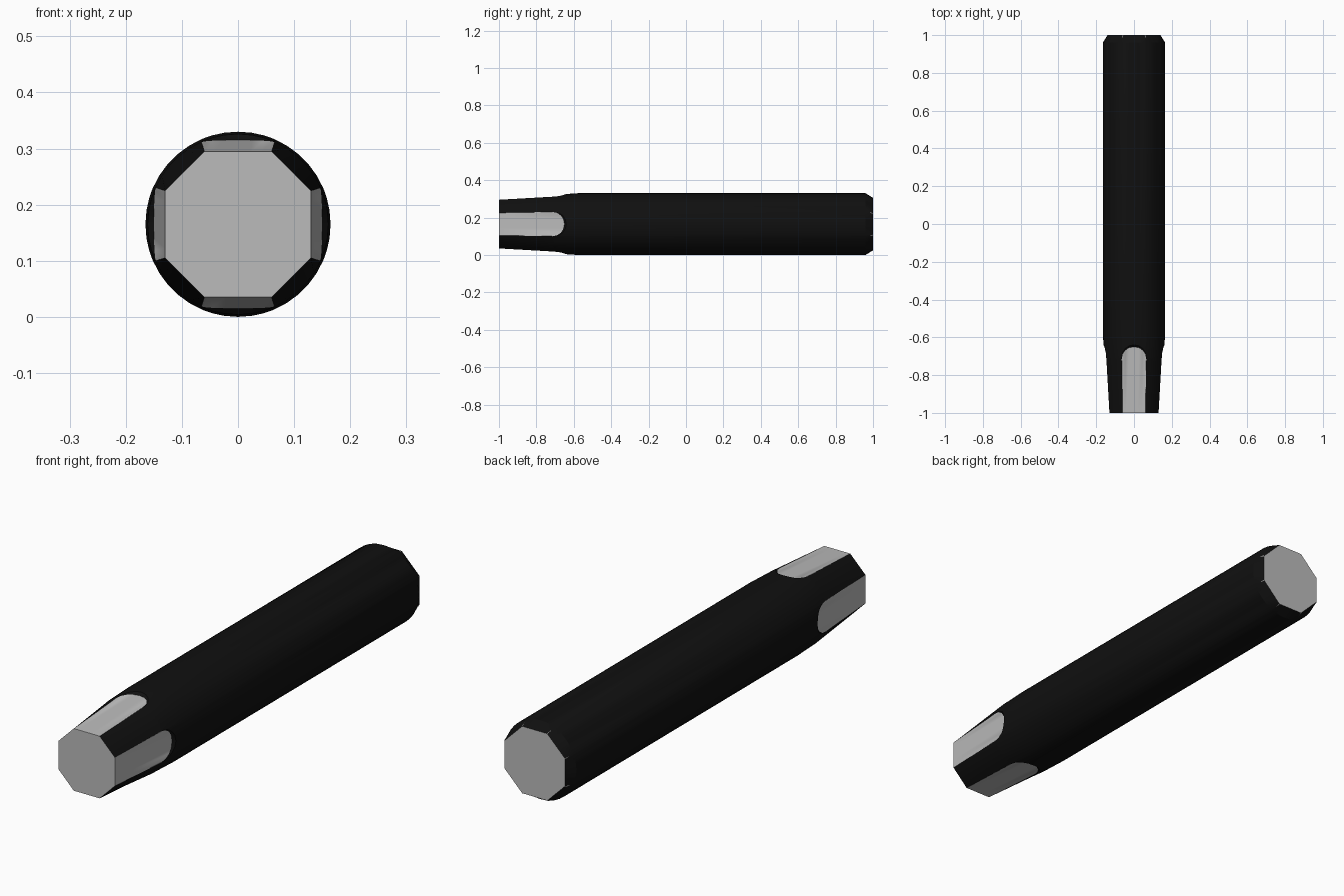
import bpy, bmesh, math
from mathutils import Vector

cube = bpy.data.objects.get("Cube")
if cube:
    bpy.data.objects.remove(cube)


def make_material(name, level, roughness):
    mat = bpy.data.materials.new(name)
    mat.use_nodes = True
    color = (level, level, level, 1)
    mat.diffuse_color = color
    bsdf = mat.node_tree.nodes["Principled BSDF"]
    bsdf.inputs["Base Color"].default_value = color
    bsdf.inputs["Roughness"].default_value = roughness
    return mat


black = make_material("black coating", 0.005, 0.6)
grey = make_material("bare grey", 0.5, 0.5)

R = 0.165          # body radius, also the height of the axis
FLAT = 8           # columns across each flat
ROUND = 5          # columns between two flats
SIDE = FLAT + ROUND


def to_world(quadrant, u, v, y):
    """Place a point given across (u) and out from (v) one of four sides."""
    a = quadrant * math.pi / 2
    return Vector((v * math.sin(a) + u * math.cos(a), y,
                   R + v * math.cos(a) - u * math.sin(a)))


def octagon_ring(y, out, half):
    """Ring with straight sides: four flats and four diagonals."""
    pts = []
    for q in range(4):
        for i in range(FLAT):
            u = -half * math.cos(math.pi * i / FLAT)
            pts.append(to_world(q, u, out, y))
        a, b = to_world(q, half, out, y), to_world(q + 1, -half, out, y)
        pts += [a.lerp(b, j / ROUND) for j in range(ROUND)]
    return pts


def tongue_ring(y, radius, reach, half=0.065, flat=None):
    """Ring whose flat columns bulge along the shaft into a half round end."""
    edge = math.asin(half / radius)
    pts = []
    for q in range(4):
        for i in range(FLAT):
            a = math.pi * i / FLAT
            u, yy = -half * math.cos(a), y + reach * math.sin(a)
            v = math.sqrt(radius ** 2 - u ** 2)
            if flat:
                v = flat(yy)
            pts.append(to_world(q, u, v, yy))
        for j in range(ROUND):
            a = edge + (math.pi / 2 - 2 * edge) * j / ROUND
            v = radius * math.cos(a)
            if flat and j == 0:
                v = flat(y)
            pts.append(to_world(q, radius * math.sin(a), v, y))
    return pts


def flat_height(y):
    return 0.13 + 0.02 * (y + 1) / 0.35


# Shaft: octagonal tip, four tapered flats, round body, chamfered back
rings = [
    octagon_ring(-1, 0.13, 0.06),
    tongue_ring(-0.715, 0.16, 0.065, flat=flat_height),
    tongue_ring(-0.705, 0.161, 0.065),
    tongue_ring(-0.58, R, 0),
    tongue_ring(0.96, R, 0),
    octagon_ring(1, 0.14, 0.058),
]
bm = bmesh.new()
loops = [[bm.verts.new(p) for p in ring] for ring in rings]
count = 4 * SIDE
for level, (a, b) in enumerate(zip(loops, loops[1:])):
    for i in range(count):
        k = (i + 1) % count
        face = bm.faces.new((a[i], a[k], b[k], b[i]))
        face.material_index = int(level == 0 and i % SIDE < FLAT)
for end in (loops[0], loops[-1]):
    bm.faces.new(end).material_index = 1
bmesh.ops.recalc_face_normals(bm, faces=bm.faces)
mesh = bpy.data.meshes.new("shaft")
bm.to_mesh(mesh)
bm.free()
shaft = bpy.data.objects.new("shaft", mesh)
bpy.context.collection.objects.link(shaft)
mesh.materials.append(black)
mesh.materials.append(grey)
bpy.context.view_layer.objects.active = shaft
shaft.select_set(True)
bpy.ops.object.shade_smooth_by_angle(angle=math.radians(25))

# Thin bare slivers running from the back cap corners along the chamfer
bm = bmesh.new()
for q in range(4):
    for side in (-1, 1):
        tip = to_world(q, side * 0.062, 0.1475, 0.978)
        base = [to_world(q, side * 0.058 + d, 0.1405, 1) for d in (-0.002, 0.002)]
        bm.faces.new([bm.verts.new(p) for p in (base[0], base[1], tip)])
for face in bm.faces:
    face.normal_update()
    if face.normal.y < 0:
        face.normal_flip()
mesh = bpy.data.meshes.new("chamfer_slivers")
bm.to_mesh(mesh)
bm.free()
mesh.materials.append(grey)
slivers = bpy.data.objects.new("chamfer_slivers", mesh)
bpy.context.collection.objects.link(slivers)
